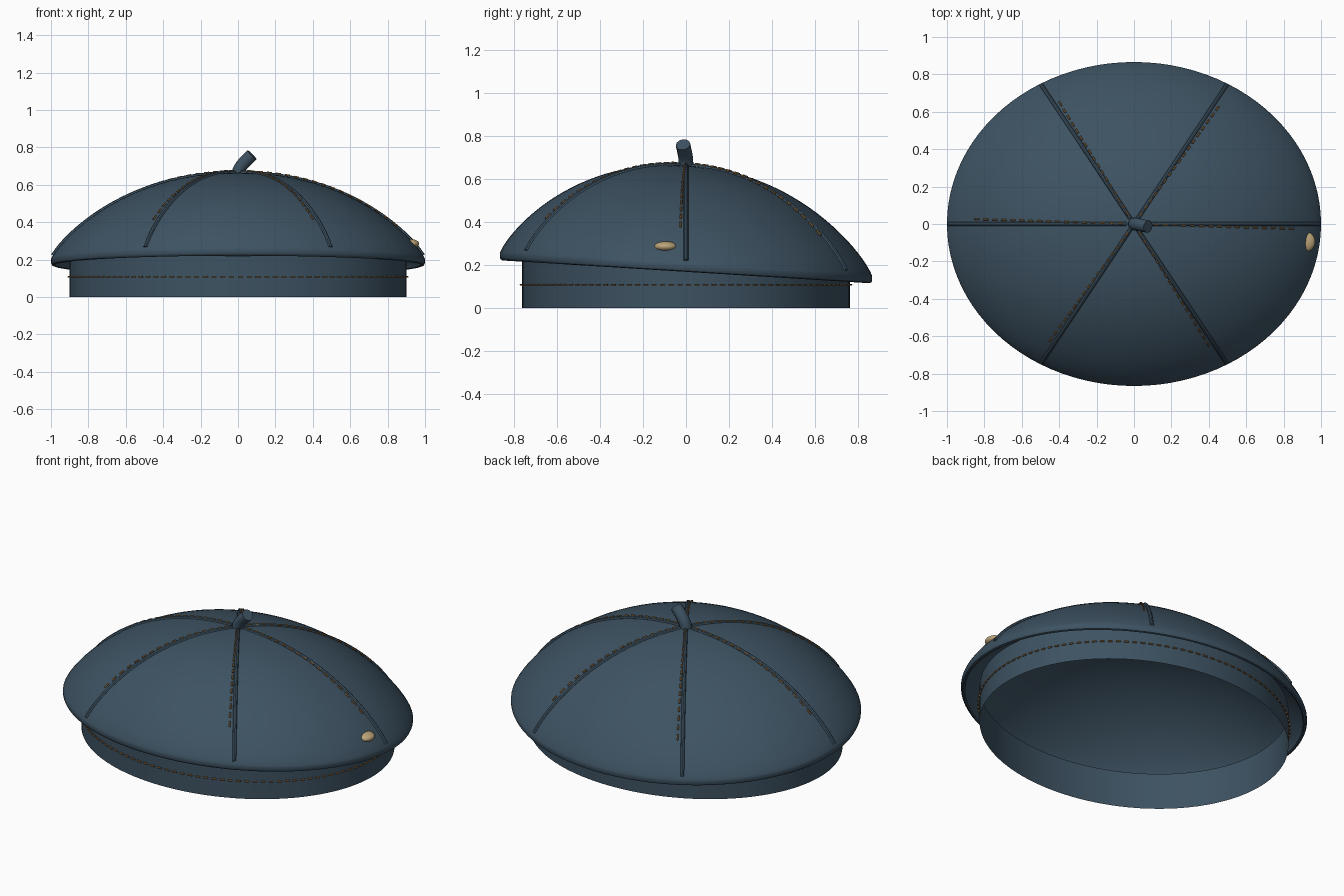
import bpy, bmesh, math
from mathutils import Vector

if "Cube" in bpy.data.objects:
    bpy.data.objects.remove(bpy.data.objects["Cube"])


def material(name, rgb):
    m = bpy.data.materials.new(name)
    m.diffuse_color = (*rgb, 1)
    m.use_nodes = True
    m.node_tree.nodes["Principled BSDF"].inputs["Base Color"].default_value = m.diffuse_color
    return m


WOOL = material("blue_wool", (0.047, 0.085, 0.122))
THREAD = material("ochre_thread", (0.27, 0.15, 0.055))
TAN = material("tan_button", (0.50, 0.37, 0.19))
DEPTH = 0.866   # front-to-back squash of the crown


def crown_height(r):
    return 0.2 + 0.463 * max(0, 1 - r ** 2.15) ** 0.8


def crown_point(r, t, z=None):
    y = DEPTH * r * math.sin(t)
    z = crown_height(r) if z is None else z
    return Vector((r * math.cos(t), y, z - 0.062 * y))


def finish(ob, mat, angle=40):
    ob.data.materials.clear()
    ob.data.materials.append(mat)
    bpy.ops.object.select_all(action='DESELECT')
    ob.select_set(True)
    bpy.context.view_layer.objects.active = ob
    bpy.ops.object.shade_smooth_by_angle(angle=math.radians(angle))
    return ob


def ring_mesh(name, rings, mat, cap=None):
    """Skin a list of rings of points; cap is an optional pole above the first ring."""
    bm = bmesh.new()
    rows = [[bm.verts.new(p) for p in ring] for ring in rings]
    n = len(rows[0])
    for a, b in zip(rows, rows[1:]):
        for i in range(n):
            j = (i + 1) % n
            bm.faces.new((a[i], b[i], b[j], a[j]))
    if cap is not None:
        pole = bm.verts.new(cap)
        for i in range(n):
            bm.faces.new((pole, rows[0][i], rows[0][(i + 1) % n]))
    me = bpy.data.meshes.new(name)
    bm.to_mesh(me)
    bm.free()
    ob = bpy.data.objects.new(name, me)
    bpy.context.collection.objects.link(ob)
    return finish(ob, mat)


def tubes(name, paths, radius, mat, res=2):
    """One mesh made of round tubes along the given paths."""
    cu = bpy.data.curves.new(name, 'CURVE')
    cu.dimensions = '3D'
    cu.bevel_depth = radius
    cu.bevel_resolution = res
    cu.use_fill_caps = True
    for path in paths:
        sp = cu.splines.new('POLY')
        sp.points.add(len(path) - 1)
        for p, co in zip(sp.points, path):
            p.co = (*co, 1)
    ob = bpy.data.objects.new(name, cu)
    bpy.context.collection.objects.link(ob)
    bpy.ops.object.select_all(action='DESELECT')
    ob.select_set(True)
    bpy.context.view_layer.objects.active = ob
    bpy.ops.object.convert(target='MESH')
    return finish(bpy.context.view_layer.objects.active, mat)


SIDES = 96
ANGLES = [2 * math.pi * i / SIDES for i in range(SIDES)]

# Crown: tilted oval dome with a small turned-in lip, open underneath
radii = [math.sin(k * math.pi / 56) for k in range(1, 29)]
profile = [(r, crown_height(r)) for r in radii]
profile += [(1.0, 0.182), (0.995, 0.172), (0.985, 0.168), (0.977, 0.172)]
ring_mesh("crown", [[crown_point(r, t, z) for t in ANGLES] for r, z in profile],
          WOOL, crown_point(0, 0))

# Lining: the inner face of the dome, joining the lip
inner = [(r * 0.975, crown_height(r) - 0.02) for r in radii] + [(0.977, 0.172)]
ring_mesh("lining", [[crown_point(r, t, z) for t in ANGLES] for r, z in inner],
          WOOL, crown_point(0, 0, 0.643))

# Head band: upright oval wall
ring_mesh("head_band", [[(0.9 * math.cos(t), 0.762 * math.sin(t), z) for t in ANGLES]
                        for z in (0.22, 0.0)], WOOL)

# Six panel seams running from the top to the rim
spokes = [k * math.pi / 3 for k in range(6)]
tubes("panel_seams", [[crown_point(0.04 + 0.95 * i / 30, t) for i in range(31)]
                      for t in spokes], 0.011, WOOL)

# Stitches along one side of each seam, sinking in towards the rim
dashes = []
for t in spokes:
    for i in range(17):
        r = 0.06 + 0.048 * i
        lift = Vector((0, 0, 0.011 - 0.006 * r))
        dashes.append([crown_point(q, t - 0.035) + lift for q in (r, r + 0.026)])
tubes("seam_stitches", dashes, 0.005, THREAD, 1)

# Stitches round the band
dashes = []
for i in range(120):
    t = 2 * math.pi * i / 120
    dashes.append([(0.907 * math.cos(a), 0.769 * math.sin(a), 0.108)
                   for a in (t, t + 0.03)])
tubes("band_stitches", dashes, 0.005, THREAD, 1)

# Bent stem on top
tubes("stem", [[(0, 0, 0.64), (0.003, 0, 0.675), (0.018, -0.002, 0.702),
                (0.042, -0.007, 0.728), (0.075, -0.014, 0.76)]], 0.034, WOOL, 4)

# Flat button set into the right side
bpy.ops.mesh.primitive_uv_sphere_add(segments=24, ring_count=12, radius=1,
                                     location=(0.921, -0.095, 0.285))
button = bpy.context.object
button.name = "side_button"
button.scale = (0.048, 0.053, 0.025)
finish(button, TAN)
